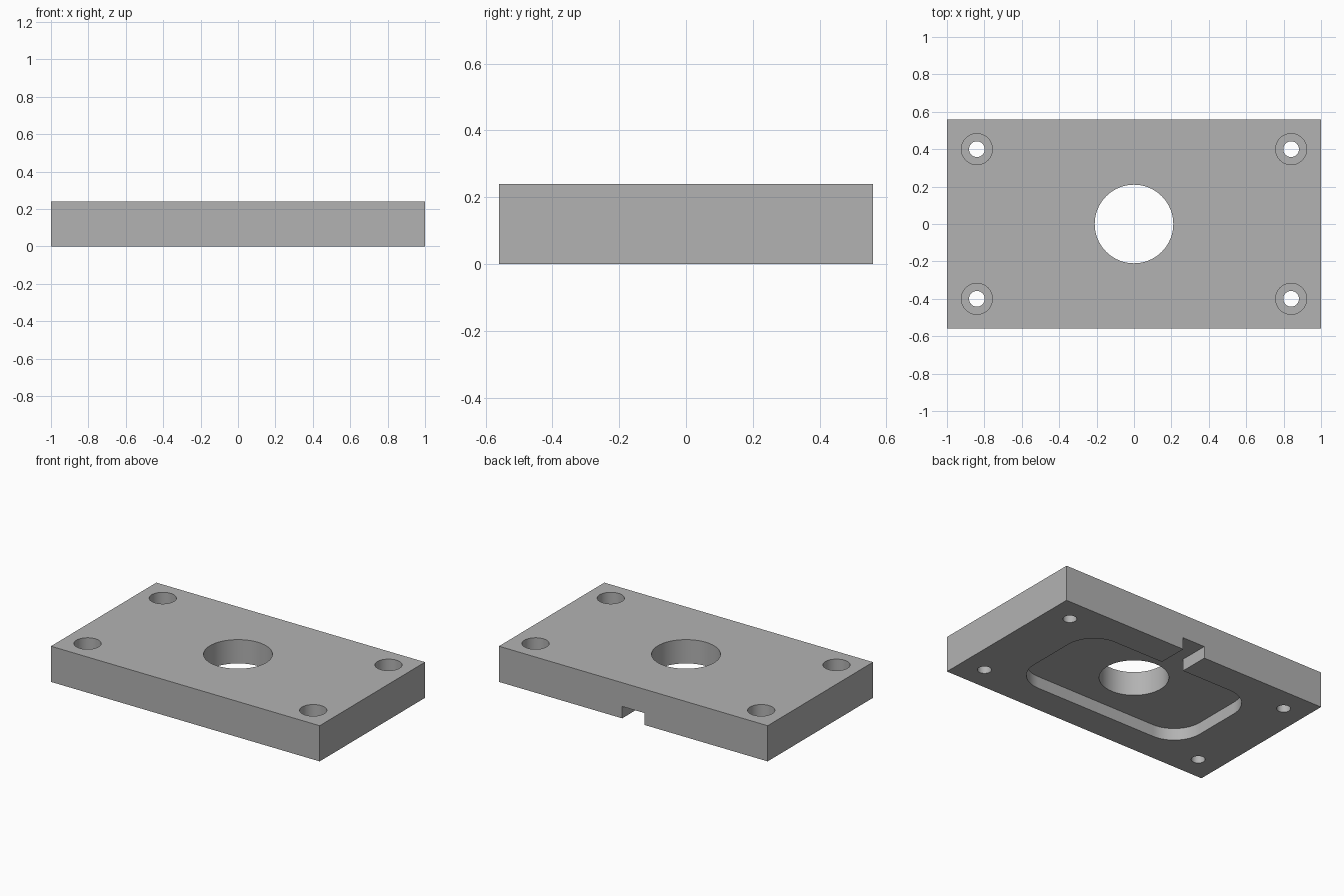
import bpy, bmesh, math

if "Cube" in bpy.data.objects:
    bpy.data.objects.remove(bpy.data.objects["Cube"])

grey = bpy.data.materials.new("steel grey")
grey.diffuse_color = (0.448, 0.448, 0.448, 1)
grey.use_nodes = True
grey.node_tree.nodes["Principled BSDF"].inputs["Base Color"].default_value = grey.diffuse_color


def prism(name, outline, z0, z1):
    """Solid made by extruding a counter-clockwise outline from z0 to z1."""
    bm = bmesh.new()
    face = bm.faces.new([bm.verts.new((x, y, z0)) for x, y in outline])
    ext = bmesh.ops.extrude_face_region(bm, geom=[face])
    for v in ext["geom"]:
        if isinstance(v, bmesh.types.BMVert):
            v.co.z = z1
    bmesh.ops.recalc_face_normals(bm, faces=bm.faces)
    mesh = bpy.data.meshes.new(name)
    bm.to_mesh(mesh)
    bm.free()
    mesh.materials.append(grey)
    ob = bpy.data.objects.new(name, mesh)
    bpy.context.collection.objects.link(ob)
    return ob


def arc(cx, cy, r, a0, a1, n):
    return [(cx + r * math.cos(math.radians(a0 + (a1 - a0) * i / n)),
             cy + r * math.sin(math.radians(a0 + (a1 - a0) * i / n)))
            for i in range(n + 1)]


def circle(cx, cy, r, n=64):
    return arc(cx, cy, r, 0, 360, n)[:-1]


def cut(target, cutter):
    mod = target.modifiers.new("cut", 'BOOLEAN')
    mod.operation = 'DIFFERENCE'
    mod.solver = 'EXACT'
    mod.object = cutter
    bpy.context.view_layer.objects.active = target
    bpy.ops.object.modifier_apply(modifier=mod.name)
    bpy.data.objects.remove(cutter)


# Rectangular plate
H = 0.24
plate = prism("mounting_plate", [(-1, -.56), (1, -.56), (1, .56), (-1, .56)], 0, H)

# Rounded pocket in the underside, with a slot running out through the back
a, b, r, s = 0.65, 0.36, 0.2, 0.083
pocket = (arc(a - r, b - r, r, 0, 90, 16)
          + [(s, b), (s, .7), (-s, .7), (-s, b)]
          + arc(r - a, b - r, r, 90, 180, 16)
          + arc(r - a, r - b, r, 180, 270, 16)
          + arc(a - r, r - b, r, 270, 360, 16))
cut(plate, prism("pocket_cutter", pocket, -0.1, 0.08))

# Central bore
cut(plate, prism("bore_cutter", circle(0, 0, 0.21, 96), -0.2, 0.5))

# Counterbored screw holes in the corners
for x in (-.84, .84):
    for y in (-.4, .4):
        cut(plate, prism("screw_hole_cutter", circle(x, y, 0.042, 48), -0.2, 0.5))
        cut(plate, prism("counterbore_cutter", circle(x, y, 0.083, 48), 0.12, 0.5))

# Smooth round walls, crisp edges
bpy.ops.object.select_all(action='DESELECT')
plate.select_set(True)
bpy.context.view_layer.objects.active = plate
bpy.ops.object.shade_smooth_by_angle(angle=math.radians(30))
